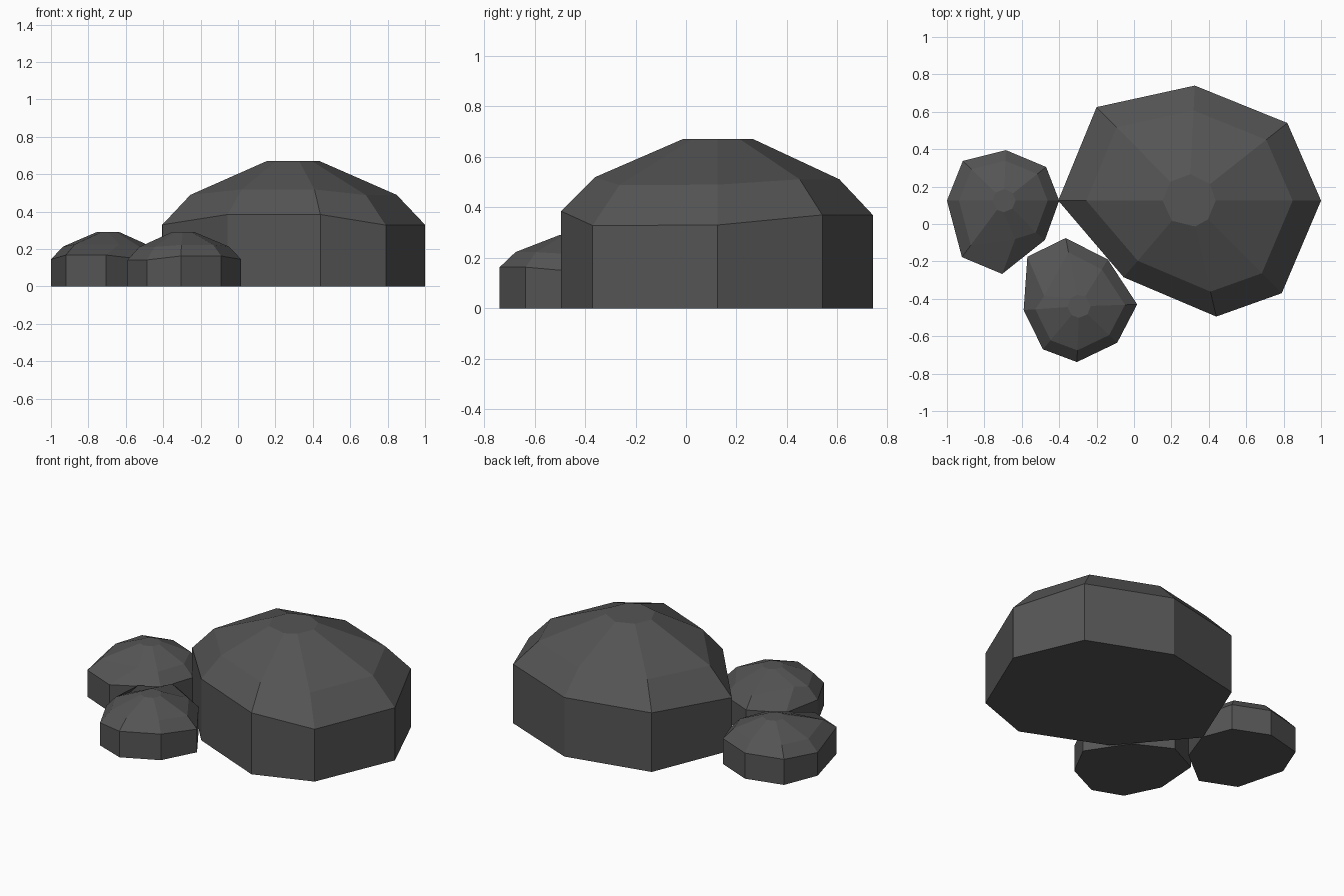
import bpy, bmesh

if "Cube" in bpy.data.objects:
    bpy.data.objects.remove(bpy.data.objects["Cube"])

stone = bpy.data.materials.new("dark_stone")
stone.diffuse_color = (0.09, 0.09, 0.09, 1)
stone.use_nodes = True
stone.node_tree.nodes["Principled BSDF"].inputs["Base Color"].default_value = stone.diffuse_color


def rock(name, centre, top, shoulder, cap, rim, moved):
    """Eight-sided boulder: straight wall, bevelled shoulder, small flat cap.
    rim = (x, y, wall height); moved = shoulder corners that were pushed sideways."""
    cx, cy = centre
    bm = bmesh.new()

    def ring(scale, height):
        return [bm.verts.new((cx + (x - cx) * scale, cy + (y - cy) * scale, height(z)))
                for x, y, z in rim]

    rings = [ring(1, lambda z: 0), ring(1, lambda z: z),
             ring(shoulder, lambda z: z + (top - z) * 0.47), ring(0, lambda z: top)]
    for i, (x, y) in moved.items():
        rings[2][i].co.x, rings[2][i].co.y = x, y
    # regular cap, corners following the shoulder directions
    for v, (x, y, z) in zip(rings[3], rim):
        d = ((x - cx) ** 2 + (y - cy) ** 2) ** 0.5
        v.co.x, v.co.y = cx + (x - cx) / d * cap, cy + (y - cy) / d * cap
    for a, b in zip(rings, rings[1:]):
        for i in range(8):
            j = (i + 1) % 8
            bm.faces.new((a[i], a[j], b[j], b[i]))
    bm.faces.new(rings[0][::-1])
    bm.faces.new(rings[3])
    bmesh.ops.recalc_face_normals(bm, faces=bm.faces)
    mesh = bpy.data.meshes.new(name)
    bm.to_mesh(mesh)
    bm.free()
    mesh.materials.append(stone)
    bpy.context.collection.objects.link(bpy.data.objects.new(name, mesh))


# large boulder
rock("large_rock", (0.295, 0.125), 0.67, 0.785, 0.142,
     [(1.0, .125, .33), (.82, .54, .37), (.325, .74, .37), (-.20, .625, .37),
      (-.405, .125, .33), (-.055, -.285, .385), (.44, -.495, .385), (.79, -.37, .328)], {})

# small boulder on the left
rock("left_rock", (-0.695, 0.125), 0.29, 0.79, 0.062,
     [(-.40, .125, .145), (-.47, .305, .16), (-.685, .395, .16), (-.915, .337, .16),
      (-1.0, .125, .145), (-.92, -.177, .168), (-.705, -.267, .168), (-.476, -.085, .142)],
     {6: (-.635, -.08), 7: (-.525, -.045)})

# small boulder at the front
rock("front_rock", (-0.293, -0.44), 0.29, 0.79, 0.062,
     [(.017, -.43, .145), (-.14, -.19, .15), (-.365, -.075, .165), (-.57, -.175, .165),
      (-.59, -.46, .142), (-.487, -.67, .142), (-.305, -.738, .163), (-.09, -.635, .163)],
     {3: (-.48, -.385)})
